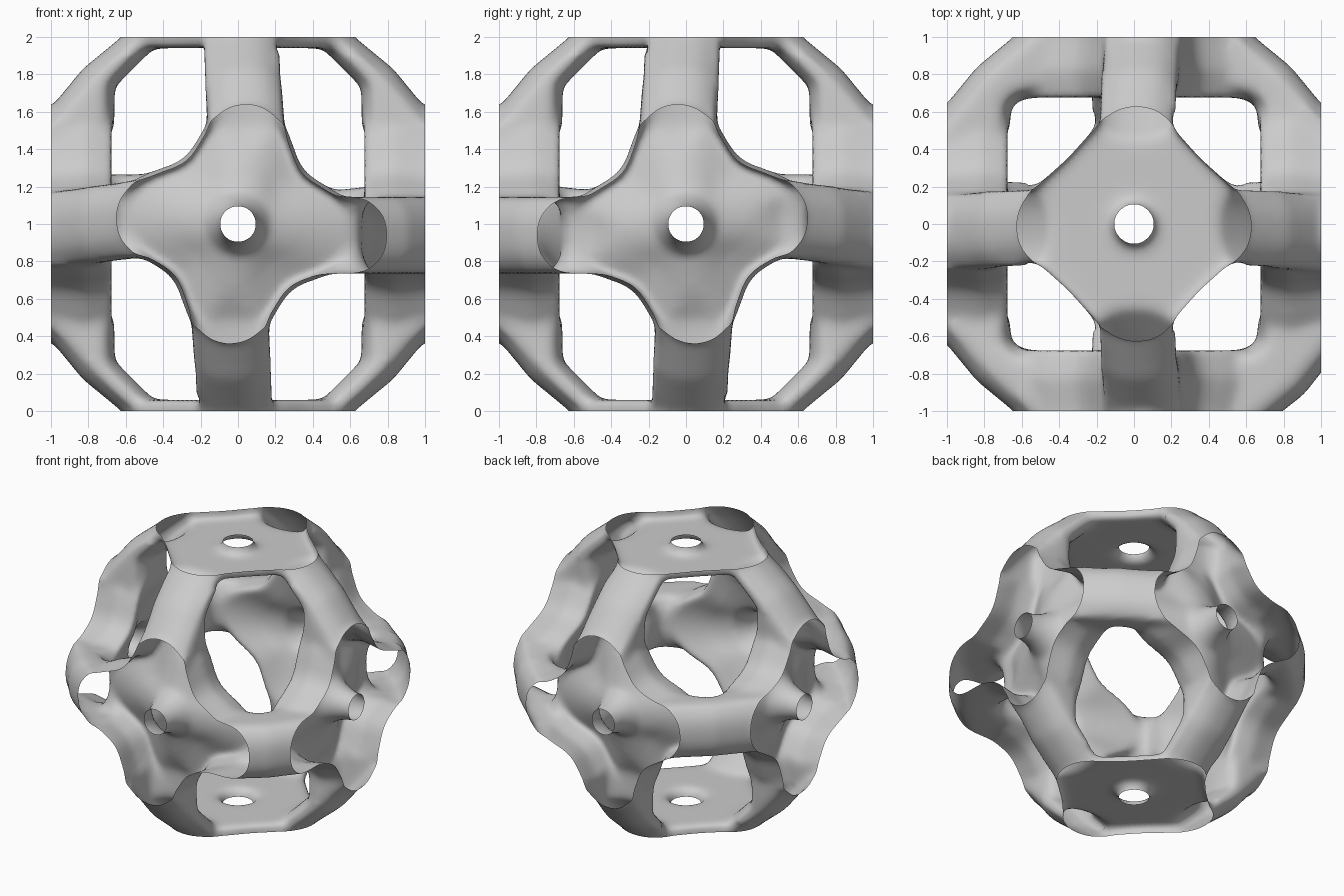
import bpy, bmesh, math
from mathutils import Vector, Matrix

cube = bpy.data.objects.get("Cube")
if cube:
    bpy.data.objects.remove(cube, do_unlink=True)

X, Y, Z = Vector((1, 0, 0)), Vector((0, 1, 0)), Vector((0, 0, 1))
FAR = 1.2            # lobes run past the cell walls and are trimmed later
START = 0.36         # where the arms leave the lobes
TWIST = 0.1          # upright lobes are turned slightly about their axis
bm = bmesh.new()


def wall_depth(n):
    """Distance from the centre to the inner wall of a lobe."""
    return 0.94 if n.z else 0.66


def twist_axis(n):
    """Turning vector shared by opposite lobes."""
    return Vector((abs(n.x), abs(n.y), 0)) * TWIST


def bridge(loops, closed):
    """Skin a list of equal vertex loops."""
    count = len(loops[0])
    pairs = list(zip(loops, loops[1:] + loops[:1])) if closed else list(zip(loops, loops[1:]))
    for a, b in pairs:
        for i in range(count):
            j = (i + 1) % count
            bm.faces.new((a[i], a[j], b[j], b[i]))
    if not closed:
        bm.faces.new(loops[0])
        bm.faces.new(loops[-1])


def lobe(n):
    """Four-pointed plate with a flared hole through its middle."""
    turn = twist_axis(n)
    spin = Matrix.Rotation(turn.length, 3, turn if turn.length else Z)
    u = Y if n.x else X
    v = n.cross(u)
    d = wall_depth(n)
    mean, wave = (0.55, 0.05) if n.z else (0.53, 0.1)
    loops = []
    for i in range(64):
        t = math.tau * i / 64
        r = mean + wave * math.cos(4 * t)
        if n.z:
            section = [(0.15, d), (r, d), (r, FAR), (0.1, FAR), (0.105, 0.98)]
        else:
            section = [(0.17, d + 0.14), (r * 0.62, d + 0.07), (r * 0.98, d),
                       (r * 1.07, 0.82), (r, 1), (r, FAR),
                       (0.1, FAR), (0.1, 0.97), (0.125, 0.88)]
        ray = spin @ (u * math.cos(t) + v * math.sin(t))
        loops.append([bm.verts.new(ray * a + n * h) for a, h in section])
    bridge(loops, True)


def arm(u, v, chamfer):
    """Rounded bar joining two neighbouring lobes across an edge."""
    w = u.cross(v)
    du, dv = wall_depth(u), wall_depth(v)
    k = min(1.39, du + dv - 0.04)
    # sideways drift so that each end meets its turned lobe
    drift_u = twist_axis(u).cross(v) * 0.6
    drift_v = twist_axis(v).cross(u) * 0.6
    half = ((0.05, 0), (0.12, 0.02), (0.17, 0.06), (0.205, 0.1))
    layers = [(-side, o) for side, o in reversed(half)] + list(half)
    loops = []
    for side, o in layers:
        s = o * 0.6
        end = chamfer - FAR - 1.2 * o
        mid = chamfer / 2 + 0.04 - 0.6 * o
        outline = [(du + s + 0.08, START), (du + s, 0.52), (du + s, k - du + 0.4 * s),
                   (k - dv + 0.4 * s, dv + s), (k - dv, dv + s), (START, dv + s + 0.08),
                   (START, FAR), (end, FAR), (mid, mid), (FAR, end), (FAR, START)]
        loop = []
        for a, b in outline:
            t = min(1, max(0, 0.5 + (a - b) / 1.2))
            loop.append(bm.verts.new(u * a + v * b + w * side + drift_v.lerp(drift_u, t)))
        loops.append(loop)
    bridge(loops, False)


# Six lobes and twelve arms; one upright edge reaches further out
normals = [axis * sign for axis in (X, Y, Z) for sign in (1, -1)]
for i, n in enumerate(normals):
    lobe(n)
    for m in normals[i + 1:]:
        if abs(n.dot(m)) < 0.5:
            if m.z:
                reach = 1.58
            else:
                reach = 1.74 if n == X and m == -Y else 1.6
            arm(n, m, reach)
bmesh.ops.recalc_face_normals(bm, faces=bm.faces[:])

rough = bpy.data.meshes.new("porous_cell_rough")
bm.to_mesh(rough)
bm.free()
cell = bpy.data.objects.new("porous_cell", rough)
bpy.context.collection.objects.link(cell)

# Fuse and soften
fuse = cell.modifiers.new("fuse", "REMESH")
fuse.mode = "VOXEL"
fuse.voxel_size = 0.025
soften = cell.modifiers.new("soften", "SMOOTH")
soften.factor = 0.5
soften.iterations = 14
graph = bpy.context.evaluated_depsgraph_get()
mesh = bpy.data.meshes.new_from_object(cell.evaluated_get(graph))
cell.modifiers.clear()
cell.data = mesh
bpy.data.meshes.remove(rough)
mesh.name = "porous_cell"

# Trim open at the six cell walls and stand it on the ground
bm = bmesh.new()
bm.from_mesh(mesh)
for n in normals:
    bmesh.ops.bisect_plane(bm, geom=bm.verts[:] + bm.edges[:] + bm.faces[:],
                           plane_co=n, plane_no=n, clear_outer=True)
bmesh.ops.translate(bm, vec=Z, verts=bm.verts[:])
for f in bm.faces:
    f.smooth = True
bm.to_mesh(mesh)
bm.free()

# Single plain colour
grey = bpy.data.materials.new("plain_grey")
grey.use_nodes = True
colour = (0.6, 0.6, 0.6, 1)
grey.diffuse_color = colour
grey.node_tree.nodes["Principled BSDF"].inputs["Base Color"].default_value = colour
mesh.materials.clear()
mesh.materials.append(grey)
